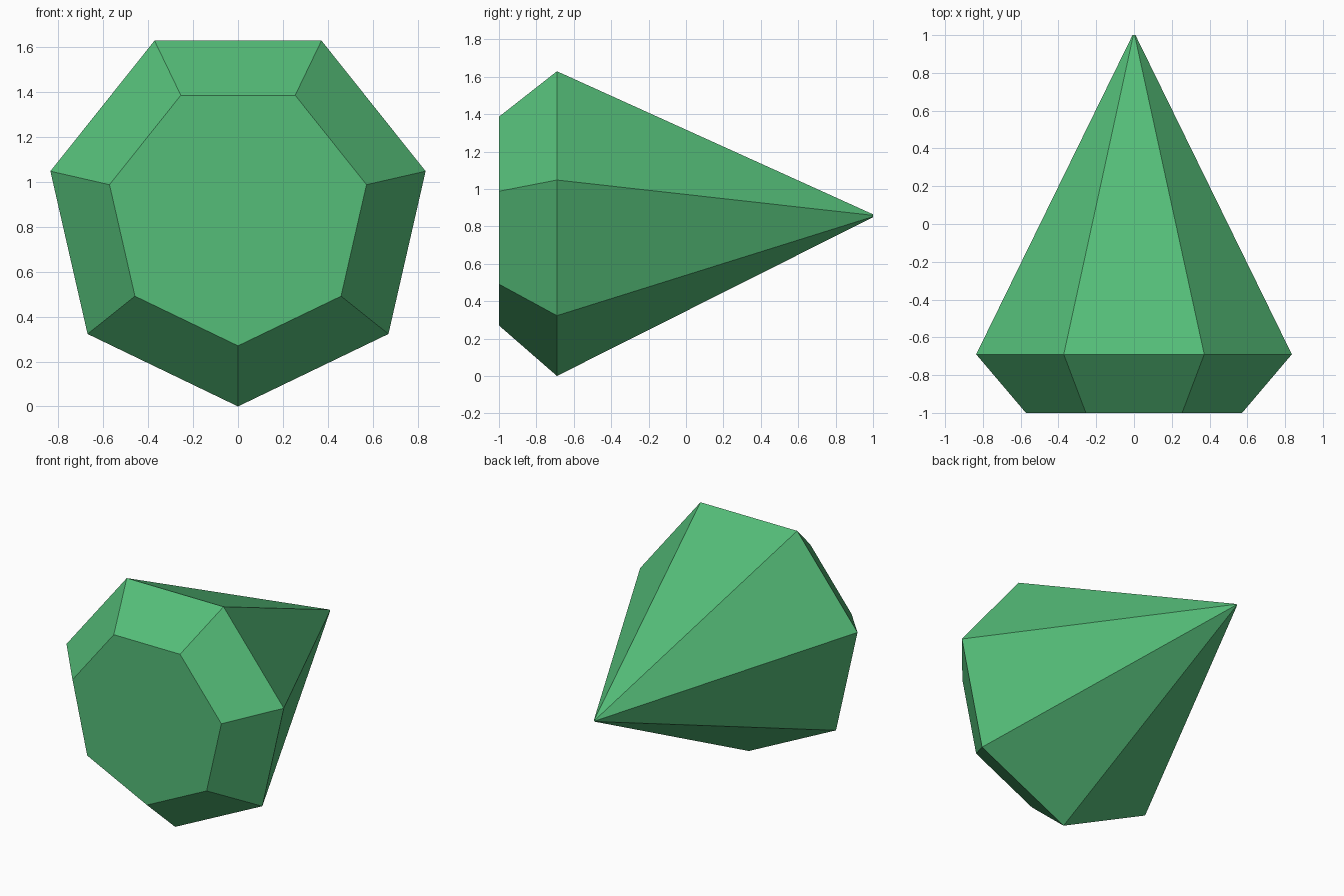
import bpy, bmesh
from math import sin, cos, tau

if "Cube" in bpy.data.objects:
    bpy.data.objects.remove(bpy.data.objects["Cube"])

SIDES = 7
CENTRE_Z = 0.857
# (y position, radius): flat table, wide girdle, tiny blunt tip
PROFILE = [(-1.0, 0.587), (-0.69, 0.857), (1.0, 0.008)]

# Heptagonal rings with one corner pointing down
bm = bmesh.new()
rings = []
for y, r in PROFILE:
    rings.append([bm.verts.new((r * sin(tau * i / SIDES), y,
                                CENTRE_Z - r * cos(tau * i / SIDES)))
                  for i in range(SIDES)])

# Facets between rings, plus the two end caps
for a, b in zip(rings, rings[1:]):
    for i in range(SIDES):
        j = (i + 1) % SIDES
        bm.faces.new((a[i], a[j], b[j], b[i]))
bm.faces.new(rings[0])
bm.faces.new(rings[-1])
bmesh.ops.recalc_face_normals(bm, faces=bm.faces)

mesh = bpy.data.meshes.new("cut_gem")
bm.to_mesh(mesh)
bm.free()
gem = bpy.data.objects.new("cut_gem", mesh)
bpy.context.collection.objects.link(gem)

# Green gem colour
green = bpy.data.materials.new("gem_green")
green.diffuse_color = (0.09, 0.51, 0.19, 1)
green.use_nodes = True
green.node_tree.nodes["Principled BSDF"].inputs["Base Color"].default_value = green.diffuse_color
mesh.materials.append(green)
